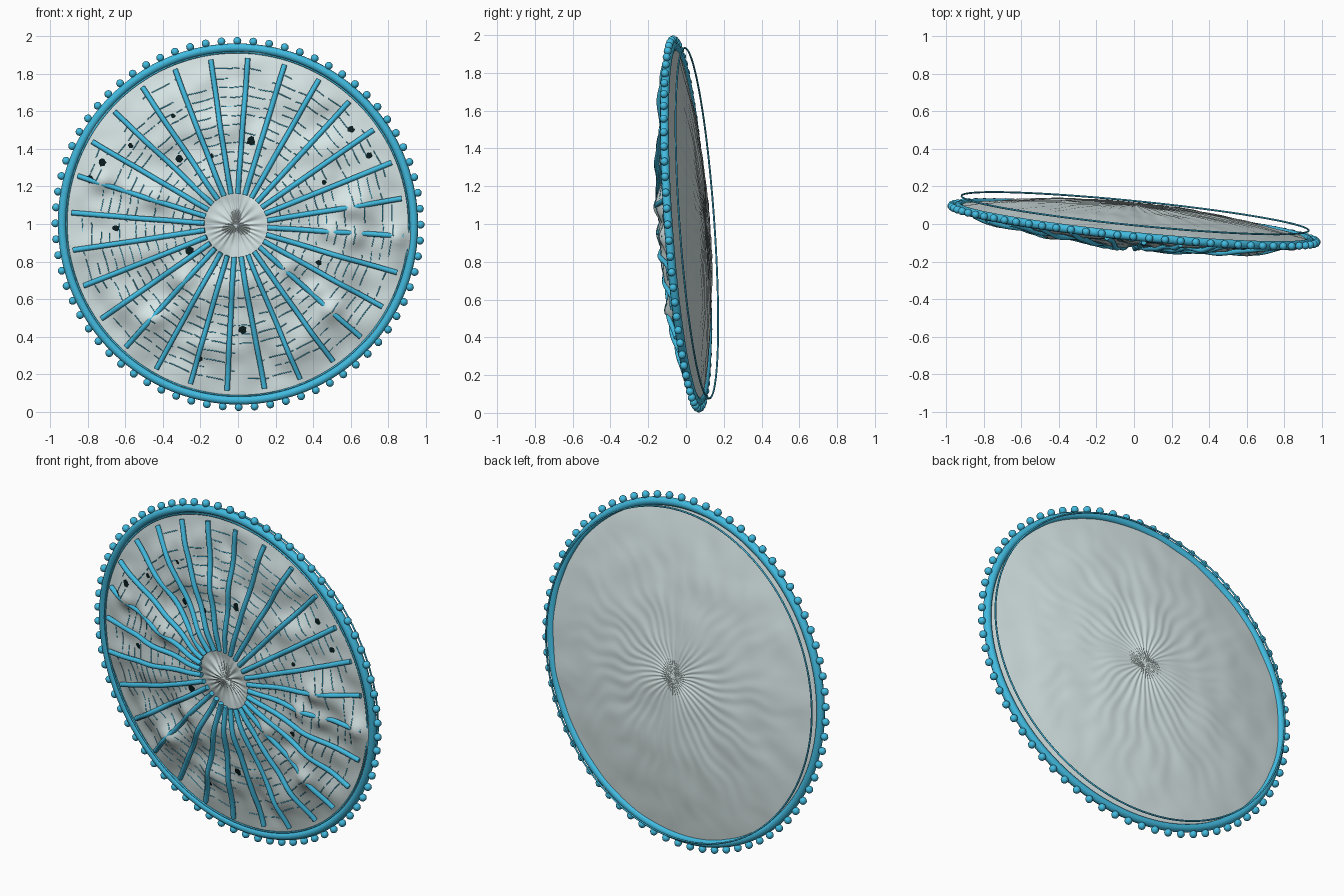
import bpy, bmesh, math, random
from mathutils import Vector, Matrix, noise

random.seed(4)
if "Cube" in bpy.data.objects:
    bpy.data.objects.remove(bpy.data.objects["Cube"], do_unlink=True)

# The disc is built upright around the y axis, then tilted by this matrix
TILT = (Matrix.Translation((0, 0, 1))
        @ Vector((0, 1, 0)).rotation_difference(Vector((0.1, 1, 0.07))).to_matrix().to_4x4())


def material(name, rgb):
    m = bpy.data.materials.new(name)
    m.use_nodes = True
    m.diffuse_color = (*rgb, 1)
    m.node_tree.nodes["Principled BSDF"].inputs["Base Color"].default_value = (*rgb, 1)
    return m


BLUE = material("sky blue", (0.055, 0.5, 0.75))
GREY = material("pale grey", (0.71, 0.82, 0.82))
DARK = material("near black", (0.003, 0.012, 0.014))


def add_object(name, mesh, mat):
    obj = bpy.data.objects.new(name, mesh)
    bpy.context.collection.objects.link(obj)
    mesh.materials.clear()
    mesh.materials.append(mat)
    mesh.shade_smooth()
    mesh.transform(TILT)


def from_bmesh(name, bm, mat):
    mesh = bpy.data.meshes.new(name)
    bm.to_mesh(mesh)
    bm.free()
    add_object(name, mesh, mat)


def tubes(name, paths, radius, mat, res=2, cyclic=False):
    """Round tubes along a list of point paths, as one mesh."""
    cu = bpy.data.curves.new(name, "CURVE")
    cu.dimensions = "3D"
    cu.bevel_depth, cu.bevel_resolution, cu.use_fill_caps = radius, res, True
    for pts in paths:
        s = cu.splines.new("POLY")
        s.points.add(len(pts) - 1)
        for p, co in zip(s.points, pts):
            p.co = (*co, 1)
        s.use_cyclic_u = cyclic
    helper = bpy.data.objects.new("helper", cu)
    bpy.context.collection.objects.link(helper)
    bpy.context.view_layer.update()
    deps = bpy.context.evaluated_depsgraph_get()
    mesh = bpy.data.meshes.new_from_object(helper.evaluated_get(deps))
    bpy.data.objects.remove(helper, do_unlink=True)
    mesh.name = name
    add_object(name, mesh, mat)


def polar(r, a):
    """Angle runs clockwise from the top, seen from the front."""
    return r * math.sin(a), r * math.cos(a)


# Swellings of the front skin that swallow parts of the ribs
SWELLS = [(0.6, 0.1), (0.64, -0.06), (0.52, -0.04), (0.86, -0.06), (0.42, -0.35),
          (0.27, -0.22), (-0.6, 0.19), (-0.43, 0.14), (-0.72, 0.23), (-0.44, -0.5),
          (-0.28, -0.3), (0.5, -0.45)]
OUTER = 0.935


def dome(r):
    return 0.1 * max(0, 1 - (r / OUTER) ** 2)


def wave(x, z):
    r = math.hypot(x, z)
    swing = noise.noise(Vector((x * 4.5, 2, z * 4.5))) * 0.036
    return swing * max(0, 1 - r ** 10) * min(1, r / 0.2) - dome(r)


def front_y(x, z):
    r, a = math.hypot(x, z), math.atan2(x, z)
    fade = max(0, 1 - (r / 0.94) ** 10)
    y = wave(x, z) + noise.noise(Vector((x * 8, 5, z * 8))) * 0.018 * fade
    y -= sum(0.03 * math.exp(-((x - p) ** 2 + (z - q) ** 2) / 0.003) for p, q in SWELLS)
    pleat = math.exp(-((r - 0.08) / 0.07) ** 2)
    return y + pleat * 0.003 * math.sin(22 * a + 3 * math.sin(3 * a)) - 0.004


def back_y(x, z):
    r, a = math.hypot(x, z), math.atan2(x, z)
    swirl = math.sin(36 * a - 9 * r + 5 * noise.noise(Vector((x * 5, 0, z * 5))))
    y = 0.005 + dome(r) + 0.006 * noise.noise(Vector((x * 6, 9, z * 6)))
    return y + 0.0025 * swirl * min(1, r / 0.1) * max(0, 1 - r)


def skin(name, height, flip):
    bm = bmesh.new()
    n, rings = 208, 54
    centre = bm.verts.new((0, height(0, 0.001), 0))
    prev = None
    for i in range(1, rings + 1):
        ring = []
        for k in range(n):
            x, z = polar(OUTER * i / rings, math.tau * k / n)
            ring.append(bm.verts.new((x, height(x, z), z)))
        for k in range(n):
            j = (k + 1) % n
            f = (centre, ring[k], ring[j]) if prev is None else (prev[k], ring[k], ring[j], prev[j])
            bm.faces.new(f[::-1] if flip else f)
        prev = ring
    from_bmesh(name, bm, GREY)


skin("front_skin", front_y, False)
skin("back_skin", back_y, True)


def hoop(radius, y, n=144):
    return [(p[0], y, p[1]) for p in (polar(radius, math.tau * k / n) for k in range(n))]


# Rim and wire hoops
tubes("rim", [hoop(0.943, 0)], 0.023, BLUE, 3, True)
tubes("front_wire_hoop", [hoop(0.918, -0.014)], 0.005, BLUE, 1, True)
tubes("back_wire_hoop", [hoop(0.93, 0.058)], 0.005, BLUE, 1, True)

# Beads around the rim
bm = bmesh.new()
BEADS = 72
for k in range(BEADS):
    x, z = polar(0.979, math.tau * k / BEADS)
    bmesh.ops.create_uvsphere(bm, u_segments=12, v_segments=8, radius=0.021,
                              matrix=Matrix.Translation((x, 0, z)))
from_bmesh("rim_beads", bm, BLUE)

# Radial ribs that ride the waves of the front skin
RIBS = 28
START = math.radians(3.8)
ribs = []
for k in range(RIBS):
    path = []
    for i in range(41):
        x, z = polar(0.17 + 0.72 * i / 40, START + math.tau * k / RIBS)
        path.append((x, wave(x, z) - 0.014, z))
    ribs.append(path)
tubes("ribs", ribs, 0.014, BLUE, 2)

# Broken cross threads strung between the ribs
threads = []
for i in range(13):
    r = 0.25 + 0.049 * i
    for k in range(RIBS):
        t = random.uniform(0, 0.15)
        while t < 0.9:
            end = min(1, t + random.uniform(0.2, 0.8))
            if random.random() < 0.72:
                wobble = random.uniform(-0.004, 0.004)
                path = []
                for s in range(5):
                    u = t + (end - t) * s / 4
                    sag = 0.008 * math.sin(math.pi * u)
                    x, z = polar(r - sag + wobble, START + math.tau * (k + u) / RIBS)
                    path.append((x, front_y(x, z) + 0.0005, z))
                threads.append(path)
            t = end + random.uniform(0.05, 0.2)
tubes("cross_threads", threads, 0.003, BLUE, 0)

# Dark ragged spots lying on the front skin
SPOTS = [(-0.34, 0.58), (-0.57, 0.42), (-0.72, 0.33), (-0.31, 0.35), (-0.13, 0.37),
         (0.08, 0.45), (0.47, 0.23), (0.71, 0.37), (0.61, 0.51), (-0.79, 0.24),
         (-0.65, -0.02), (-0.25, -0.14), (0.44, -0.2), (0.03, -0.56), (-0.2, -0.72)]
bm = bmesh.new()
for cx, cz in SPOTS:
    size = random.uniform(0.013, 0.025)
    mid = bm.verts.new((cx, front_y(cx, cz) - 0.004, cz))
    edge = []
    for k in range(12):
        dx, dz = polar(size * random.uniform(0.75, 1.15), math.tau * k / 12)
        edge.append(bm.verts.new((cx + dx, front_y(cx + dx, cz + dz) - 0.004, cz + dz)))
    for k in range(12):
        bm.faces.new((mid, edge[k], edge[(k + 1) % 12]))
from_bmesh("dark_spots", bm, DARK)
